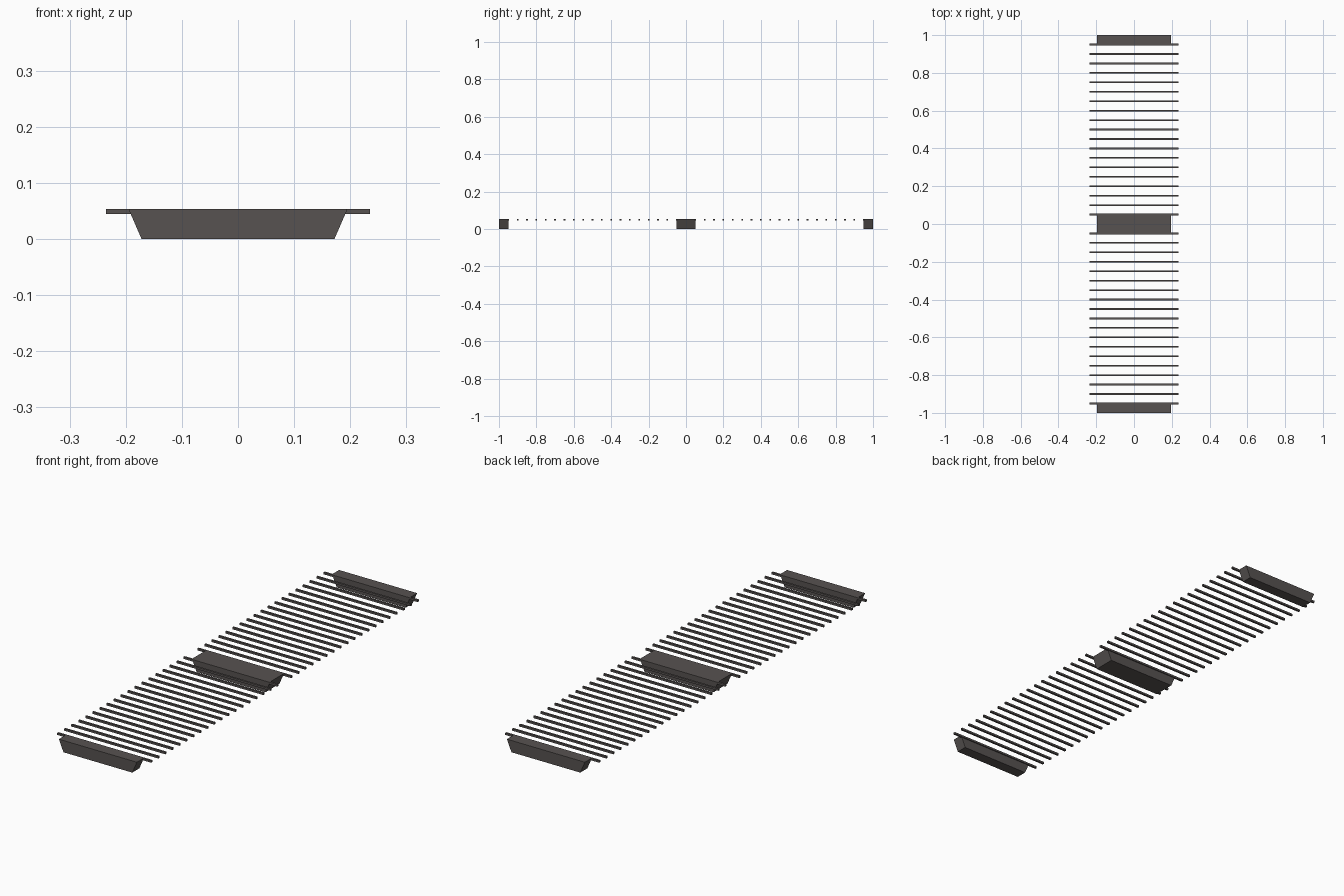
import bpy, bmesh

if "Cube" in bpy.data.objects:
    bpy.data.objects.remove(bpy.data.objects["Cube"])

mat = bpy.data.materials.new("dark grey metal")
mat.diffuse_color = (0.095, 0.085, 0.082, 1)
mat.use_nodes = True
mat.node_tree.nodes["Principled BSDF"].inputs["Base Color"].default_value = mat.diffuse_color

TOP = 0.053


def prism(name, y0, y1, z0, z1, half_bottom, half_top):
    """Front-profile trapezoid extruded along y."""
    bm = bmesh.new()
    profile = [(-half_bottom, z0), (half_bottom, z0), (half_top, z1), (-half_top, z1)]
    face = bm.faces.new([bm.verts.new((x, y0, z)) for x, z in profile])
    ext = bmesh.ops.extrude_face_region(bm, geom=[face])
    verts = [v for v in ext["geom"] if isinstance(v, bmesh.types.BMVert)]
    bmesh.ops.translate(bm, verts=verts, vec=(0, y1 - y0, 0))
    bmesh.ops.recalc_face_normals(bm, faces=bm.faces)
    mesh = bpy.data.meshes.new(name)
    bm.to_mesh(mesh)
    bm.free()
    mesh.materials.append(mat)
    obj = bpy.data.objects.new(name, mesh)
    bpy.context.collection.objects.link(obj)
    return obj


# Tapered support blocks: full one in the middle, half ones at the ends
prism("middle_support", -0.05, 0.05, 0, TOP, 0.172, 0.195)
prism("front_support", -1.0, -0.95, 0, TOP, 0.172, 0.195)
prism("back_support", 0.95, 1.0, 0, TOP, 0.172, 0.195)

# Square cross bars on both halves
for side in (-1, 1):
    for i in range(1, 20):
        y = side * i * 0.05
        prism("cross_bar", y - 0.0045, y + 0.0045, 0.044, TOP, 0.235, 0.235)
